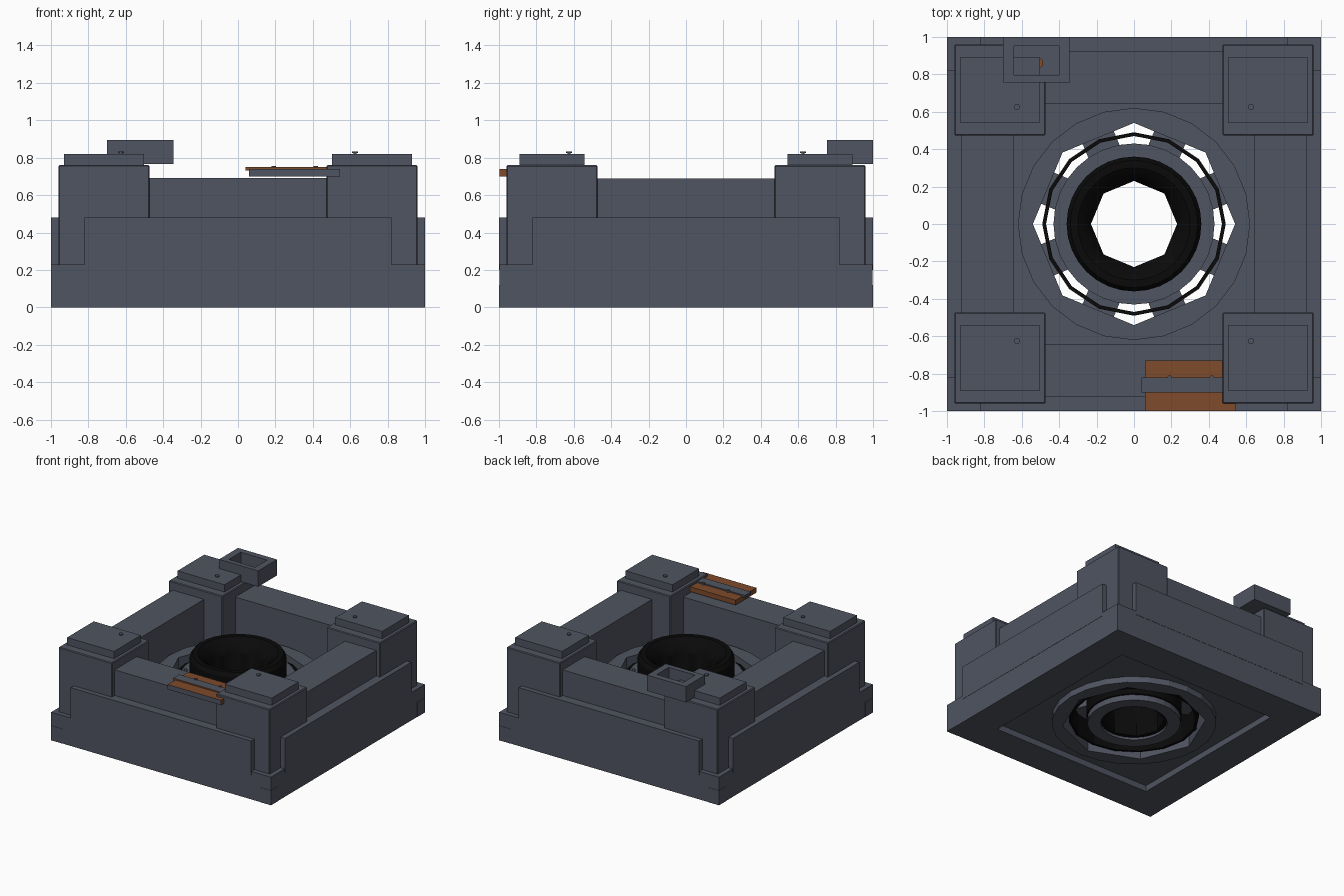
import bpy, bmesh, math
from mathutils import Matrix

if "Cube" in bpy.data.objects:
    bpy.data.objects.remove(bpy.data.objects["Cube"])


def material(name, rgb):
    m = bpy.data.materials.new(name)
    m.diffuse_color = (*rgb, 1)
    m.use_nodes = True
    m.node_tree.nodes["Principled BSDF"].inputs["Base Color"].default_value = m.diffuse_color
    return m


GREY = material("slate grey", (0.080, 0.089, 0.119))
BROWN = material("rust brown", (0.21, 0.07, 0.025))
BLACK = material("black", (0.003, 0.003, 0.003))


def finish(name, bm, *mats):
    bmesh.ops.recalc_face_normals(bm, faces=bm.faces)
    me = bpy.data.meshes.new(name)
    bm.to_mesh(me)
    bm.free()
    for m in mats:
        me.materials.append(m)
    ob = bpy.data.objects.new(name, me)
    bpy.context.collection.objects.link(ob)
    return ob


def box(name, x, y, z, *mats, rot=0.0):
    """Box from (min, max) ranges, optionally turned about the z axis."""
    bm = bmesh.new()
    bmesh.ops.create_cube(bm, size=1)
    for v in bm.verts:
        for i, r in enumerate((x, y, z)):
            v.co[i] = (r[0] + r[1]) / 2 + v.co[i] * (r[1] - r[0])
    bm.transform(Matrix.Rotation(rot, 4, 'Z'))
    return finish(name, bm, *(mats or (GREY,)))


def sweep(name, profile, sides, mat, start=0.0, octagon=()):
    """Closed (radius, z) profile swept round z; listed points follow an octagon."""
    bm = bmesh.new()
    rows = []
    for i in range(sides):
        a = 2 * math.pi * i / sides
        k = math.cos(math.pi / 8) / math.cos(a % (math.pi / 4) - math.pi / 8)
        row = []
        for j, (r, z) in enumerate(profile):
            r *= k if j in octagon else 1
            row.append(bm.verts.new((r * math.cos(a + start), r * math.sin(a + start), z)))
        rows.append(row)
    n = len(profile)
    for i in range(sides):
        p, q = rows[i], rows[(i + 1) % sides]
        for j in range(n):
            bm.faces.new((p[j], q[j], q[(j + 1) % n], p[(j + 1) % n]))
    return finish(name, bm, mat)


def cylinder(name, x, y, z0, z1, r, mat, sides=12):
    bm = bmesh.new()
    bmesh.ops.create_cone(bm, cap_ends=True, segments=sides, radius1=r, radius2=r,
                          depth=z1 - z0, matrix=Matrix.Translation((x, y, (z0 + z1) / 2)))
    return finish(name, bm, mat)


def span(a, b, s):
    return (a, b) if s > 0 else (-b, -a)


# square base with the shallow recess underneath
S = math.sqrt(2)
B = 0.998 * S
sweep("base_frame", [(B, 0), (B, 0.23), (0.73 * S, 0.23), (0.73 * S, 0)], 4, GREY, math.pi / 4)

# courtyard floor with a round well
floor = box("courtyard_floor", (-0.76, 0.76), (-0.76, 0.76), (0.05, 0.36))
cutter = cylinder("well_cutter", 0, 0, -0.2, 1, 0.58, GREY, 24)
cutter.hide_render = True
cutter.hide_viewport = True
cut = floor.modifiers.new("well", 'BOOLEAN')
cut.operation = 'DIFFERENCE'
cut.object = cutter

# skirt plates and walls on four sides
for i in range(4):
    a = i * math.pi / 2
    box(f"skirt_{i}", (-0.82, 0.82), (-1, -0.9), (0.2, 0.48), rot=a)
    box(f"wall_{i}", (-0.5, 0.5), (-0.925, -0.64), (0.2, 0.69), rot=a)

# corner towers with caps, studs and feet
for sx in (-1, 1):
    for sy in (-1, 1):
        tag = ("left" if sx < 0 else "right") + ("_front" if sy < 0 else "_back")
        tower = box("tower_" + tag, span(0.473, 0.96, sx), span(0.473, 0.96, sy), (0.2, 0.76))
        bev = tower.modifiers.new("edge", 'BEVEL')
        bev.width, bev.segments = 0.006, 1
        box("cap_" + tag, span(0.503, 0.93, sx), span(0.543, 0.89, sy), (0.755, 0.82))
        box("foot_" + tag, span(0.9, 1, sx), span(0.9, 1, sy), (0, 0.12))
        cylinder("stud_" + tag, 0.625 * sx, 0.625 * sy, 0.815, 0.828, 0.008, GREY)
        cylinder("stud_head_" + tag, 0.625 * sx, 0.625 * sy, 0.826, 0.834, 0.016, GREY)

# well lining: round outside, octagonal inside
sweep("well_ring", [(0.62, 0), (0.62, 0.42), (0.54, 0.42), (0.54, 0)], 24, GREY, octagon=(2, 3))
# thin dark liner
sweep("inner_liner", [(0.49, 0.03), (0.49, 0.38), (0.47, 0.38), (0.47, 0.03)], 16, BLACK)
# struts, flange and bolts round the central core
for i in range(8):
    a = math.pi / 8 + i * math.pi / 4
    box(f"strut_{i}", (0.35, 0.52), (-0.09, 0.09), (0.2, 0.36), rot=a)
    cylinder(f"bolt_{i}", 0.4 * math.cos(a), 0.4 * math.sin(a), 0.41, 0.428, 0.013, GREY)
sweep("flange", [(0.43, 0.34), (0.43, 0.42), (0.35, 0.42), (0.35, 0.34)], 32, GREY)
sweep("lower_collar", [(0.35, 0), (0.35, 0.06), (0.25, 0.06), (0.25, 0)], 32, GREY)
core = sweep("core_tube", [(0.36, 0.05), (0.36, 0.57), (0.34, 0.6), (0.30, 0.6), (0.26, 0.57),
                           (0.23, 0.5), (0.23, 0.02), (0.27, 0.02)], 32, BLACK,
             octagon=(5, 6))
bpy.context.view_layer.objects.active = core
core.select_set(True)
bpy.ops.object.shade_smooth_by_angle(angle=math.radians(30))

# open tray on the back left tower
for n, x, y in (("left", (-0.70, -0.64), (0.755, 1)), ("right", (-0.40, -0.345), (0.755, 1)),
                ("front", (-0.64, -0.40), (0.755, 0.795)), ("back", (-0.64, -0.40), (0.95, 1))):
    box("tray_" + n, x, y, (0.765, 0.895))
box("tray_floor", (-0.66, -0.38), (0.78, 0.97), (0.765, 0.772))
cylinder("tray_peg", -0.515, 0.86, 0.77, 0.80, 0.03, BROWN, 16)

# rust panel on the front wall, with a grey front face
panel = box("front_panel", (0.06, 0.545), (-0.998, -0.73), (0.70, 0.74), BROWN, GREY)
for f in panel.data.polygons:
    f.material_index = 1 if f.normal.y < -0.5 else 0
# cross strip, grey with a rust front edge
strip = box("panel_strip", (0.04, 0.54), (-0.90, -0.82), (0.73, 0.75), GREY, BROWN)
for f in strip.data.polygons:
    f.material_index = 1 if f.normal.y < -0.5 else 0
for i, x in enumerate((0.19, 0.415)):
    cylinder(f"panel_pin_{i}", x, -0.82, 0.735, 0.756, 0.012, GREY)
